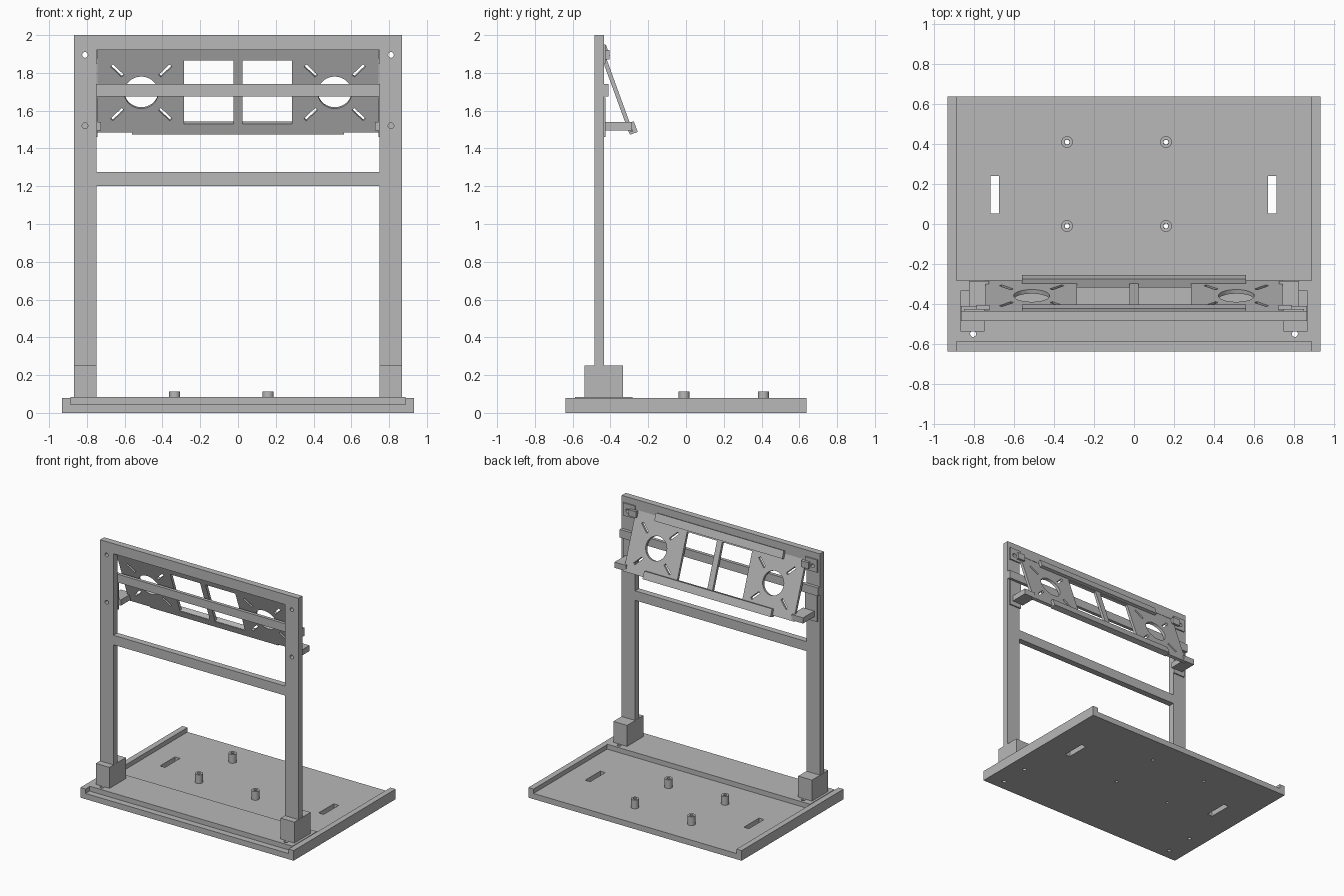
import bpy, bmesh, math
from mathutils import Matrix, Vector

if "Cube" in bpy.data.objects:
    bpy.data.objects.remove(bpy.data.objects["Cube"])

grey = bpy.data.materials.new("light_grey")
grey.diffuse_color = (0.48, 0.48, 0.48, 1)
grey.use_nodes = True
grey.node_tree.nodes["Principled BSDF"].inputs["Base Color"].default_value = grey.diffuse_color


def finish(name, bm):
    bmesh.ops.recalc_face_normals(bm, faces=bm.faces)
    me = bpy.data.meshes.new(name)
    bm.to_mesh(me)
    bm.free()
    ob = bpy.data.objects.new(name, me)
    bpy.context.collection.objects.link(ob)
    me.materials.append(grey)
    return ob


def add_box(bm, x0, x1, y0, y1, z0, z1, rot=0.0):
    """Box between limits, optionally turned about its own z axis."""
    c = Vector(((x0 + x1) / 2, (y0 + y1) / 2, (z0 + z1) / 2))
    m = (Matrix.Translation(c) @ Matrix.Rotation(rot, 4, 'Z')
         @ Matrix.Diagonal((x1 - x0, y1 - y0, z1 - z0, 1)))
    bmesh.ops.create_cube(bm, size=1, matrix=m)


def add_cyl(bm, x, y, z, r, depth, axis='Z', seg=32):
    m = Matrix.Translation((x, y, z))
    if axis == 'Y':
        m = m @ Matrix.Rotation(math.pi / 2, 4, 'X')
    bmesh.ops.create_cone(bm, cap_ends=True, segments=seg, radius1=r,
                          radius2=r, depth=depth, matrix=m)


def box(name, *lim):
    bm = bmesh.new()
    add_box(bm, *lim)
    return finish(name, bm)


def cut(ob, cutter_bm):
    """Subtract the cutter, bake the result and remove the cutter."""
    cutter = finish("cutter", cutter_bm)
    cutter.hide_render = True
    mod = ob.modifiers.new("cut", 'BOOLEAN')
    mod.operation, mod.solver, mod.object = 'DIFFERENCE', 'EXACT', cutter
    dg = bpy.context.evaluated_depsgraph_get()
    me = bpy.data.meshes.new_from_object(ob.evaluated_get(dg))
    ob.modifiers.clear()
    ob.data = me
    bpy.data.objects.remove(cutter)


SIDES = (-1, 1)
BOSSES = [(x, y) for x in (-0.335, 0.16) for y in (-0.01, 0.41)]
BOLTS = [(s * 0.805, y) for s in SIDES for y in (-0.55, -0.315)]

# base tray: U profile drawn along y, with slots and screw holes
bm = bmesh.new()
prof = [(-0.933, 0), (0.933, 0), (0.933, 0.08), (0.888, 0.08),
        (0.888, 0.045), (-0.888, 0.045), (-0.888, 0.08), (-0.933, 0.08)]
face = bm.faces.new([bm.verts.new((x, -0.637, z)) for x, z in prof])
ext = bmesh.ops.extrude_face_region(bm, geom=[face])
bmesh.ops.translate(bm, vec=(0, 1.274, 0),
                    verts=[v for v in ext["geom"] if isinstance(v, bmesh.types.BMVert)])
base = finish("base_tray", bm)
c = bmesh.new()
for x in (-0.697, 0.692):
    add_box(c, x - 0.022, x + 0.022, 0.052, 0.24, -0.1, 0.2)
for x, y in BOSSES:
    add_cyl(c, x, y, 0, 0.012, 0.4)
for x, y in BOLTS:
    add_cyl(c, x, y, 0, 0.015, 0.4)
cut(base, c)

# hollow standoffs
for x, y in BOSSES:
    bm = bmesh.new()
    add_cyl(bm, x, y, 0.079, 0.029, 0.07)
    boss = finish("standoff", bm)
    c = bmesh.new()
    add_cyl(c, x, y, 0.08, 0.013, 0.3)
    cut(boss, c)
    bpy.context.view_layer.objects.active = boss
    boss.select_set(True)
    bpy.ops.object.shade_smooth_by_angle()
    boss.select_set(False)

# foot plate lying in the tray under the frame
foot = box("foot_plate", -0.888, 0.888, -0.587, -0.282, 0.045, 0.084)
c = bmesh.new()
for x, y in BOLTS:
    add_cyl(c, x, y, 0.06, 0.015, 0.3)
cut(foot, c)

# upright frame: slab with two openings and four holes
frame = box("upright_frame", -0.867, 0.867, -0.485, -0.435, 0.08, 2.0)
c = bmesh.new()
add_box(c, -0.75, 0.75, -0.6, -0.3, 0, 1.2)
add_box(c, -0.75, 0.75, -0.6, -0.3, 1.275, 1.92)
for s in SIDES:
    for z in (1.895, 1.52):
        add_cyl(c, s * 0.81, -0.46, z, 0.015, 0.2, 'Y')
cut(frame, c)

# thin rail lapped over the back of the uprights
box("back_rail", -0.867, 0.867, -0.436, -0.41, 1.675, 1.74)

for s in SIDES:
    def side_box(name, x0, x1, *lim):
        return box(name, *sorted((s * x0, s * x1)), *lim)
    # socket block holding the upright
    side_box("socket_block", 0.749, 0.869, -0.537, -0.333, 0.08, 0.25)
    # mounting plates, hinge and support arm for the tilted panel
    upper = side_box("upper_mount_plate", 0.745, 0.85, -0.436, -0.425, 1.85, 1.95)
    c = bmesh.new()
    add_cyl(c, s * 0.81, -0.43, 1.895, 0.015, 0.2, 'Y')
    cut(upper, c)
    side_box("hinge_block", 0.722, 0.787, -0.43, -0.405, 1.87, 1.92)
    side_box("lower_mount_plate", 0.745, 0.85, -0.436, -0.425, 1.46, 1.67)
    side_box("support_arm", 0.725, 0.825, -0.43, -0.285, 1.495, 1.54)

# tilted panel: built flat (x across, y up the slope), then leaned back
lean = Matrix.Translation((0, -0.298, 1.472)) @ Matrix.Rotation(math.radians(110), 4, 'X')
panel = box("tilted_panel", -0.743, 0.743, 0.012, 0.48, -0.022, 0)
c = bmesh.new()
for s in SIDES:
    add_box(c, *sorted((s * 0.023, s * 0.285)), 0.056, 0.418, -0.1, 0.1)
    add_cyl(c, s * 0.512, 0.238, 0, 0.09, 0.2, seg=48)
    for dx in SIDES:
        for dy in SIDES:
            x, y = s * 0.512 + dx * 0.127, 0.238 + dy * 0.123
            add_box(c, x - 0.042, x + 0.042, y - 0.009, y + 0.009, -0.1, 0.1,
                    dx * dy * math.pi / 4)
cut(panel, c)
panel.matrix_world = lean

# stiffening lips along the panel's top and bottom edges
for name, y0, y1 in (("lower_lip", 0.0, 0.06), ("upper_lip", 0.43, 0.49)):
    box(name, -0.56, 0.56, y0, y1, -0.045, -0.002).matrix_world = lean
